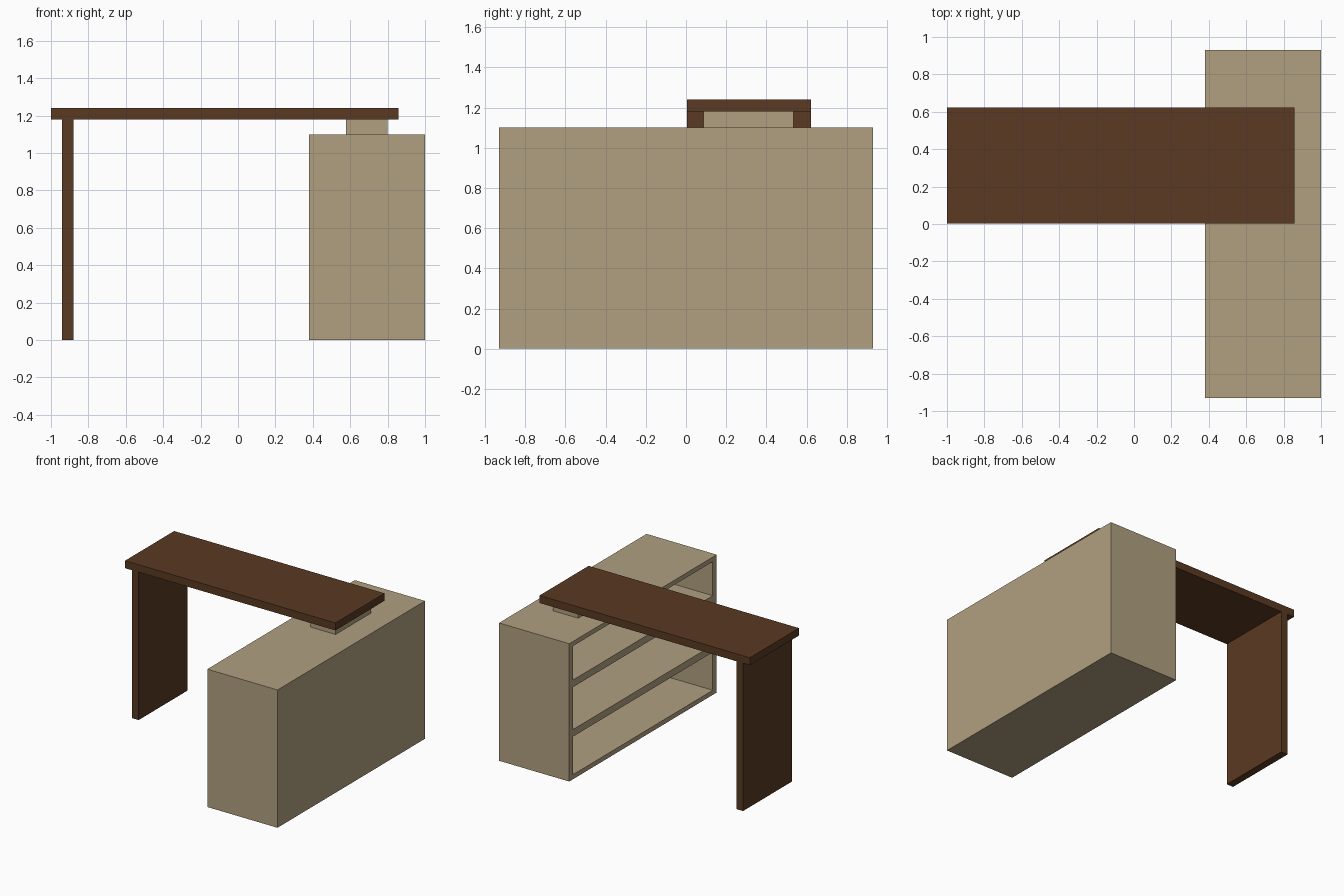
import bpy

if "Cube" in bpy.data.objects:
    bpy.data.objects.remove(bpy.data.objects["Cube"])


def material(name, rgb):
    m = bpy.data.materials.new(name)
    m.diffuse_color = (*rgb, 1.0)
    m.use_nodes = True
    m.node_tree.nodes["Principled BSDF"].inputs["Base Color"].default_value = m.diffuse_color
    return m


TAN = material("light_tan_wood", (0.44, 0.352, 0.216))
BROWN = material("dark_brown_wood", (0.102, 0.042, 0.016))


def box(name, x, y, z, mat):
    """Axis-aligned box from (min, max) ranges."""
    bpy.ops.mesh.primitive_cube_add(size=1, location=[sum(r) / 2 for r in (x, y, z)])
    ob = bpy.context.object
    ob.name = name
    ob.scale = [r[1] - r[0] for r in (x, y, z)]
    bpy.ops.object.transform_apply(location=False, rotation=False, scale=True)
    ob.data.materials.append(mat)
    return ob


# Cabinet carcass, open towards -x
X0, X1, Y, H = 0.38, 1.0, 0.93, 1.10
SIDE, T = 0.05, 0.037
for name, s in (("cabinet_front_side", -1), ("cabinet_rear_side", 1)):
    box(name, (X0, X1), sorted((s * Y, s * (Y - SIDE))), (0, H), TAN)
inner = (-Y + SIDE, Y - SIDE)
box("cabinet_bottom", (X0, X1), inner, (0, T), TAN)
box("cabinet_top", (X0, X1), inner, (H - T, H), TAN)
box("cabinet_back_panel", (X1 - 0.04, X1), inner, (T, H - T), TAN)

# Shelves, flush with the open face
for name, z in (("lower_shelf", (0.34, 0.397)), ("upper_shelf", (0.735, 0.792))):
    box(name, (X0, X1 - 0.04), inner, z, TAN)

# Riser block carrying the desktop
box("desk_riser", (0.577, 0.80), (0.088, 0.536), (H, 1.18), TAN)

# Desktop and its panel leg
desk_y = (0.004, 0.623)
box("desktop", (-1.0, 0.857), desk_y, (1.18, 1.24), BROWN)
box("desk_leg_panel", (-0.94, -0.88), desk_y, (0, 1.18), BROWN)
